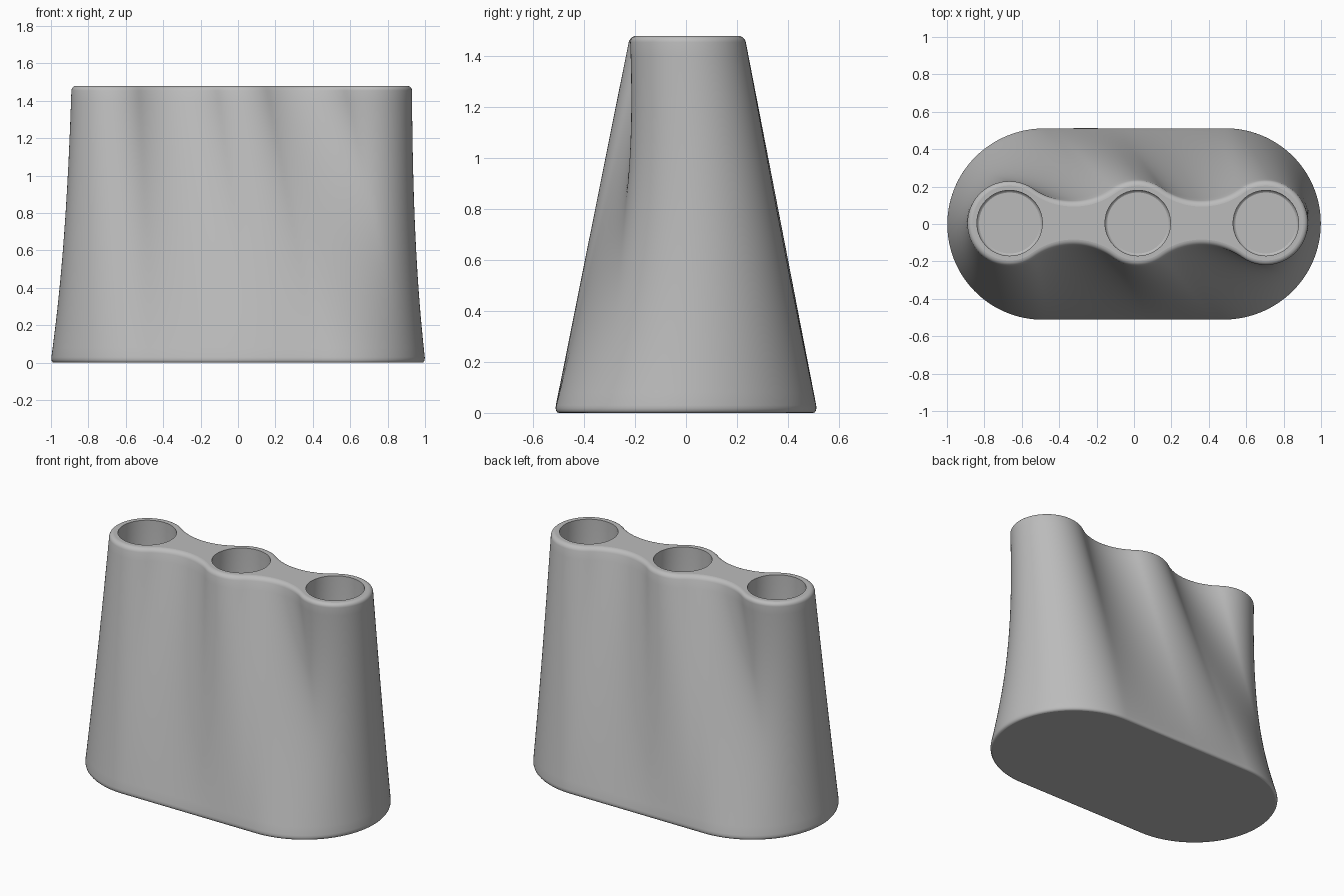
import bpy, bmesh
from math import sin, cos, pi, atan2, hypot

if "Cube" in bpy.data.objects:
    bpy.data.objects.remove(bpy.data.objects["Cube"])

HEIGHT, SAMPLES = 1.48, 256
BASE_R, BASE_C = 0.517, 0.485          # base: rounded slot
LOBE_R, PITCH, WAIST = 0.225, 0.685, 0.113   # top: three joined circles
SHIFT_X, SHIFT_Y = 0.02, 0.005         # top sits slightly off centre
TWIST = 0.26                           # slip along the base outline
HOLE_R, HOLE_DEPTH = 0.175, 1.1


def arc(cx, cy, r, a0, a1, n=80):
    return [(cx + r * cos(a0 + (a1 - a0) * i / n), cy + r * sin(a0 + (a1 - a0) * i / n))
            for i in range(n)]


def closed(half):
    return half + [(-x, -y) for x, y in half]


def resample(points, start=0.0):
    """Evenly spaced points along a closed outline, starting at a given length."""
    ends = points[1:] + points[:1]
    lengths = [hypot(b[0] - a[0], b[1] - a[1]) for a, b in zip(points, ends)]
    total, out = sum(lengths), []
    for i in range(SAMPLES):
        s, k = (start + total * i / SAMPLES) % total, 0
        while k < len(lengths) - 1 and s > lengths[k]:
            s -= lengths[k]
            k += 1
        t = s / lengths[k]
        out.append(tuple(a + (b - a) * t for a, b in zip(points[k], ends[k])))
    return out


def inset(points, d):
    out = []
    for i, (x, y) in enumerate(points):
        p, q = points[i - 1], points[(i + 1) % len(points)]
        tx, ty = q[0] - p[0], q[1] - p[1]
        size = hypot(tx, ty)
        out.append((x - d * ty / size, y + d * tx / size))
    return out


# Outlines at the base and at the top
base = resample(closed(arc(BASE_C, 0, BASE_R, 0, pi / 2)
                       + arc(-BASE_C, 0, BASE_R, pi / 2, pi)), TWIST)
m = PITCH / 2
neck = (m * m + WAIST ** 2 - LOBE_R ** 2) / (2 * (LOBE_R - WAIST))
a = atan2(WAIST + neck, m)
top = resample(closed(arc(PITCH, 0, LOBE_R, 0, pi - a)
                      + arc(m, WAIST + neck, neck, -a, a - pi)
                      + arc(0, 0, LOBE_R, a, pi - a)
                      + arc(-m, WAIST + neck, neck, -a, a - pi)
                      + arc(-PITCH, 0, LOBE_R, a, pi)))
top = [(x + SHIFT_X, y + SHIFT_Y) for x, y in top]


def section(z):
    t = z / HEIGHT
    return [tuple(p + (q - p) * t for p, q in zip(b, c)) for b, c in zip(base, top)]


bm = bmesh.new()


def ring(points, z):
    return [bm.verts.new((x, y, z)) for x, y in points]


def bridge(r0, r1):
    for i in range(len(r0)):
        j = (i + 1) % len(r0)
        bm.faces.new((r0[i], r0[j], r1[j], r1[i])).smooth = True


# Body wall with a rounded foot and a rounded top rim
levels = []
for i in range(5):
    f = i / 4 * pi / 2
    levels.append((0.03 * (1 - sin(f)), 0.018 * (1 - cos(pi / 2 - f))))
levels = [(0.03 * (1 - cos(i / 4 * pi / 2)), 0.018 * (1 - sin(i / 4 * pi / 2))) for i in range(5)]
levels += [(0.03 + (HEIGHT - 0.055) * i / 28, 0) for i in range(1, 29)]
levels += [(HEIGHT - 0.025 + 0.025 * sin(i / 5 * pi / 2), 0.025 * (1 - cos(i / 5 * pi / 2)))
           for i in range(1, 6)]
rings = [ring(inset(section(z), d), z) for z, d in levels]
for r0, r1 in zip(rings, rings[1:]):
    bridge(r0, r1)
flat = [bm.faces.new(rings[0][::-1])]

# Three round sockets with a slightly rounded floor
rims = []
for k in (-1, 0, 1):
    steps = [(HOLE_R, HEIGHT), (HOLE_R, HEIGHT - HOLE_DEPTH + 0.012),
             (HOLE_R - 0.004, HEIGHT - HOLE_DEPTH + 0.004), (HOLE_R - 0.012, HEIGHT - HOLE_DEPTH)]
    socket = [ring(arc(SHIFT_X + k * PITCH, SHIFT_Y, r, 0, 2 * pi, 72), z) for r, z in steps]
    for r0, r1 in zip(socket, socket[1:]):
        bridge(r1, r0)
    flat.append(bm.faces.new(socket[-1]))
    rims.append(socket[0])

# Top face around the sockets
edges = [bm.edges.get((r[i - 1], r[i])) for r in rims + [rings[-1]] for i in range(len(r))]
cap = bmesh.ops.triangle_fill(bm, edges=edges, use_beauty=True, normal=(0, 0, 1))
flat += [g for g in cap["geom"] if isinstance(g, bmesh.types.BMFace)]
for face in flat:
    face.smooth = False
bmesh.ops.recalc_face_normals(bm, faces=bm.faces)

mesh = bpy.data.meshes.new("three_socket_holder")
bm.to_mesh(mesh)
bm.free()
holder = bpy.data.objects.new("three_socket_holder", mesh)
bpy.context.collection.objects.link(holder)

grey = bpy.data.materials.new("plain_grey")
grey.use_nodes = True
colour = (0.5, 0.5, 0.5, 1)
grey.diffuse_color = colour
grey.node_tree.nodes["Principled BSDF"].inputs["Base Color"].default_value = colour
mesh.materials.append(grey)
